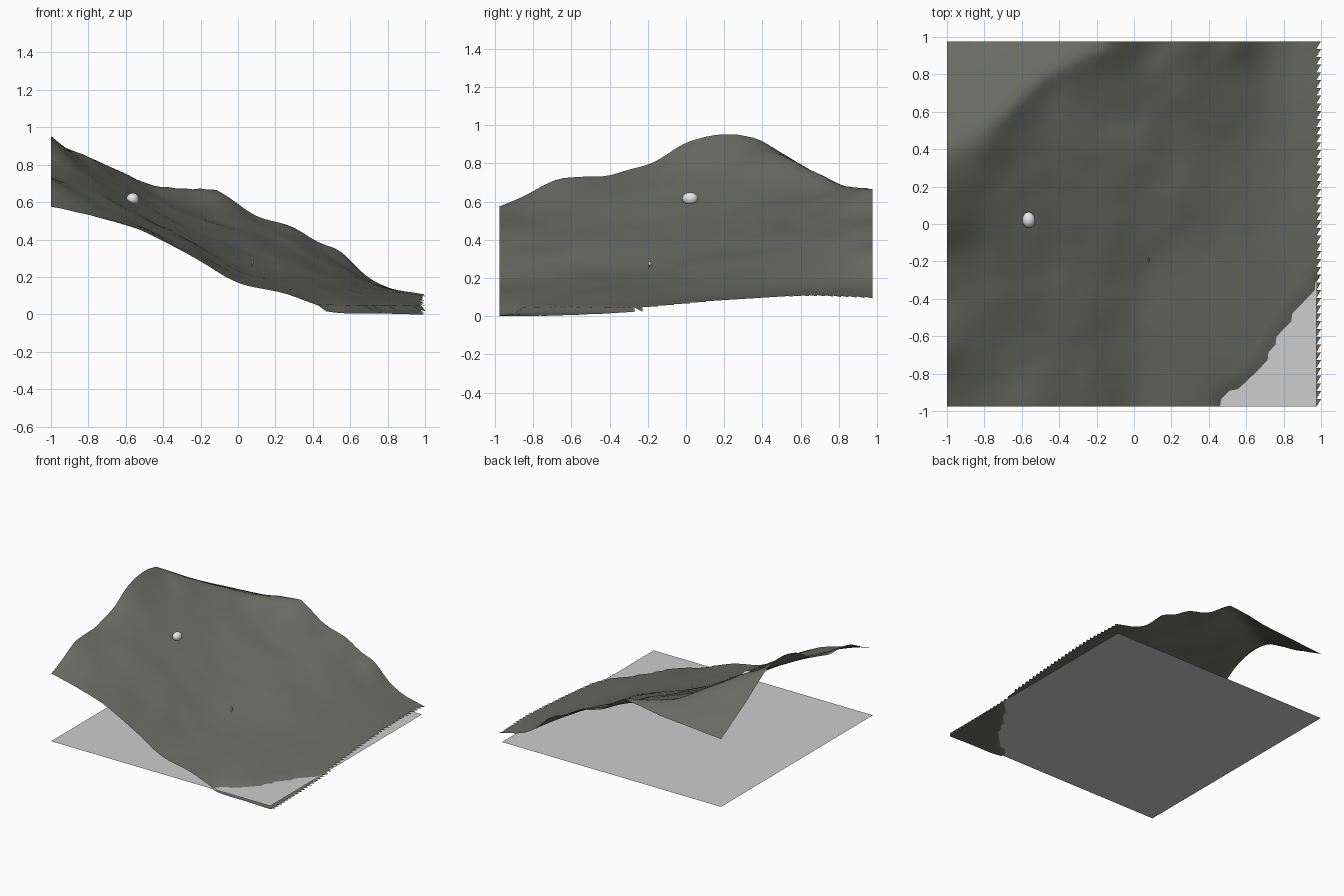
import bpy, bmesh, math
from mathutils import Vector, noise

if "Cube" in bpy.data.objects:
    bpy.data.objects.remove(bpy.data.objects["Cube"])


def material(name, rgb):
    m = bpy.data.materials.new(name)
    m.diffuse_color = (*rgb, 1)
    m.use_nodes = True
    m.node_tree.nodes["Principled BSDF"].inputs["Base Color"].default_value = m.diffuse_color
    return m


ROCK = material("dark rock grey", (0.145, 0.145, 0.128))
WATER = material("water grey", (0.61, 0.61, 0.61))
PALE = material("pale grey", (0.8, 0.8, 0.8))


def finish(bm, name, mat):
    me = bpy.data.meshes.new(name)
    bm.to_mesh(me)
    bm.free()
    ob = bpy.data.objects.new(name, me)
    bpy.context.collection.objects.link(ob)
    me.materials.append(mat)
    for p in me.polygons:
        p.use_smooth = True
    return ob


# Hillside heights: rows run front to back, columns left to right
ROWS = [
    [.565, .515, .44, .305, .17, .108, .025, .020, .012],
    [.725, .595, .475, .36, .22, .15, .10, .046, .022],
    [.805, .675, .53, .405, .28, .21, .15, .09, .047],
    [.955, .745, .595, .48, .385, .30, .20, .12, .083],
    [.90, .83, .665, .56, .47, .385, .27, .15, .105],
    [1.05, .95, .80, .70, .60, .48, .345, .165, .092],
]
# Humps and hollows: x, y, height, radius
LUMPS = [(.3, .95, .02, .1), (.08, .95, -.025, .09), (-.12, .95, .02, .1),
         (.55, .95, .025, .08), (-1, -.7, .015, .12), (-1, -.42, -.025, .14),
         (-1, 0, .025, .12), (-.8, .42, .02, .1), (-.45, .7, -.02, .1)]


def spline(vals, t):
    """Catmull-Rom through evenly spaced values, t from 0 to 1"""
    n = len(vals) - 1
    f = max(0, min(t, 1)) * n
    i = min(int(f), n - 1)
    f -= i
    b, c = vals[i], vals[i + 1]
    a = vals[i - 1] if i else 2 * b - c
    d = vals[i + 2] if i + 2 <= n else 2 * c - b
    return b + f * ((c - a) + f * ((2*a - 5*b + 4*c - d) + f * (3*b - a - 3*c + d))) / 2


def height(x, y):
    h = spline([spline(r, (x + 1) / 2) for r in ROWS], (y + 1) / 2)
    for lx, ly, amp, r in LUMPS:
        h += amp * math.exp(-((x - lx) ** 2 + (y - ly) ** 2) / r ** 2)
    # far side of the ridge falls away to the back left corner
    u = x + 1
    if x < 0.1:
        h = min(h, .57 + .1 * u + max(.6 - .35 * u, .15) * (.98 - y))
    # gentle lumps that fade towards the shore
    fade = min(1, max(0, h - .05) * 4)
    h += fade * .014 * noise.noise(Vector((x * 3.5, y * 3.5, 2)))
    h += fade * .006 * noise.noise(Vector((x * 8, y * 8, 5)))
    # low bank at the shoreline
    return h if h > .045 else max(0, .024 + .8 * (h - .045))


# Terrain sheet, ending in a saw-tooth along the right edge
NX, NY, XR, YE = 47, 47, .975, .977
bm = bmesh.new()
xs = [-1 + (XR + 1) * i / NX for i in range(NX + 1)]
ys = [-YE + 2 * YE * j / NY for j in range(NY + 1)]
grid = [[bm.verts.new((x, y, height(x, y))) for y in ys] for x in xs]
for i in range(NX):
    for j in range(NY):
        bm.faces.new((grid[i][j], grid[i+1][j], grid[i+1][j+1], grid[i][j+1]))
for j in range(NY):
    tip = bm.verts.new((1, ys[j + 1], height(1, ys[j + 1])))
    bm.faces.new((grid[NX][j], tip, grid[NX][j+1]))
finish(bm, "hillside", ROCK)

# Flat water sheet under the whole hill
bm = bmesh.new()
bm.faces.new([bm.verts.new((x, y, .025)) for x, y in
              ((-1, -YE), (XR, -YE), (XR, YE), (-1, YE))])
finish(bm, "water_sheet", WATER)


def ball(name, loc, radii, seg=16):
    bm = bmesh.new()
    bmesh.ops.create_uvsphere(bm, u_segments=seg, v_segments=seg // 2, radius=1)
    bmesh.ops.scale(bm, vec=radii, verts=bm.verts)
    bmesh.ops.translate(bm, vec=loc, verts=bm.verts)
    return finish(bm, name, PALE)


# Boulder resting on the slope
ball("boulder", (-.563, .022, .616), (.034, .042, .033), 24)

# Tiny standing figure
fx, fy = .077, -.19
fz = height(fx, fy) - .004
ball("figure_head", (fx, fy, fz + .040), (.005, .005, .006), 8)
ball("figure_body", (fx, fy, fz + .025), (.006, .008, .011), 8)
for s, side in ((-1, "right"), (1, "left")):
    ball("figure_leg_" + side, (fx, fy + s * .004, fz + .009), (.003, .003, .010), 8)
    ball("figure_arm_" + side, (fx, fy + s * .008, fz + .025), (.002, .002, .008), 8)
